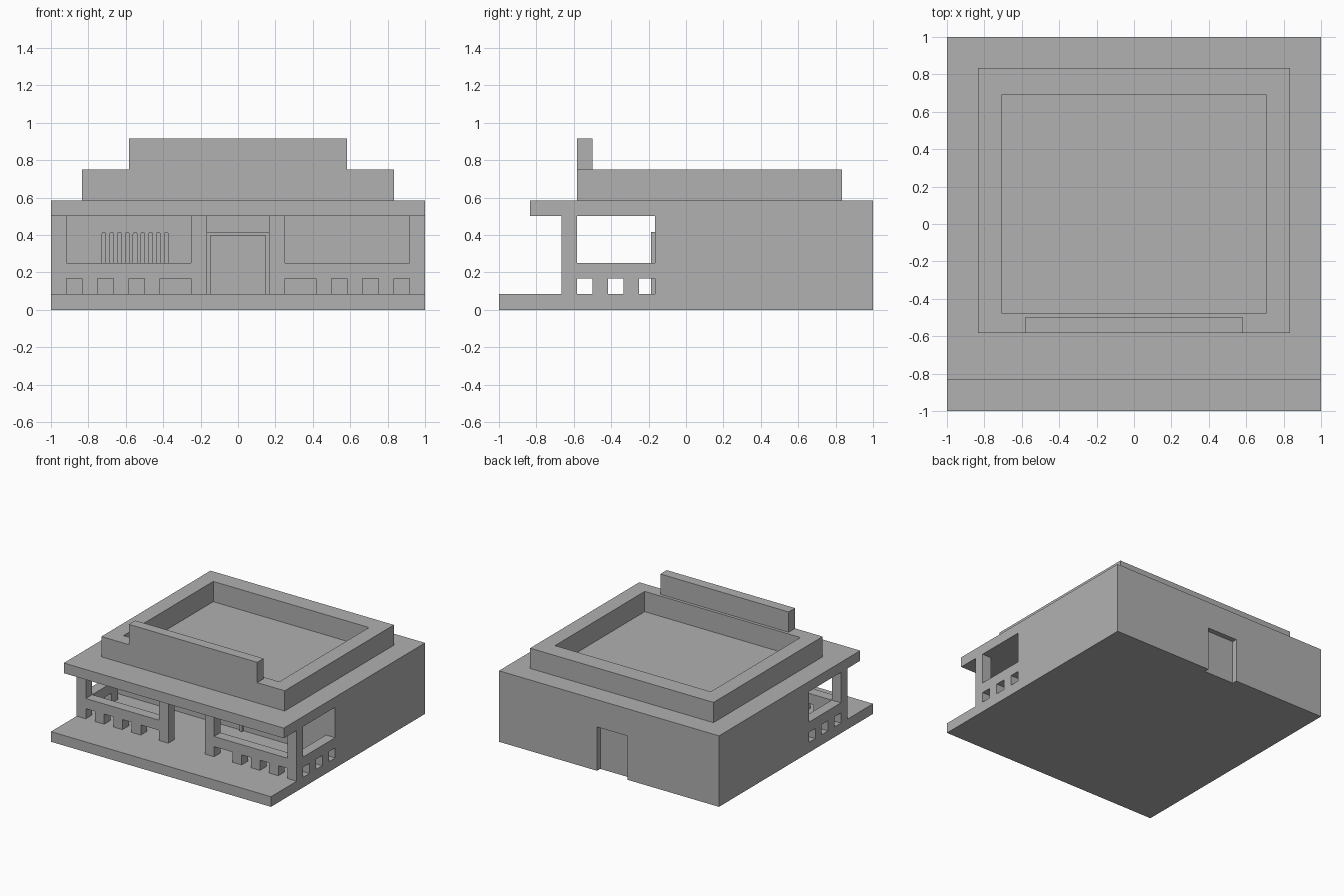
import bpy, bmesh, math
from mathutils import Vector

cube = bpy.data.objects.get("Cube")
if cube:
    bpy.data.objects.remove(cube, do_unlink=True)

U = 1 / 12           # building module
FLOOR, EAVE, ROOF = U, 6 * U, 7 * U
WALL = -2 * U        # y of the main front wall

grey = bpy.data.materials.new("plain_grey")
grey.use_nodes = True
colour = (0.44, 0.44, 0.44, 1)
grey.diffuse_color = colour
grey.node_tree.nodes["Principled BSDF"].inputs["Base Color"].default_value = colour


def extrude(name, outline, axis, start, end):
    """Extrude an outline, (y, z), (x, z) or (x, y), along axis x, y or z."""
    def place(p, d):
        return {"x": (d, p[0], p[1]), "y": (p[0], d, p[1]), "z": (p[0], p[1], d)}[axis]
    bm = bmesh.new()
    face = bm.faces.new([bm.verts.new(place(p, start)) for p in outline])
    moved = bmesh.ops.extrude_face_region(bm, geom=[face])["geom"]
    shift = Vector(place((0, 0), end - start))
    bmesh.ops.translate(bm, verts=[v for v in moved if isinstance(v, bmesh.types.BMVert)], vec=shift)
    bmesh.ops.recalc_face_normals(bm, faces=bm.faces)
    mesh = bpy.data.meshes.new(name)
    bm.to_mesh(mesh)
    bm.free()
    mesh.materials.append(grey)
    obj = bpy.data.objects.new(name, mesh)
    bpy.context.collection.objects.link(obj)
    return obj


def rect(a0, a1, b0, b1):
    return [(a0, b0), (a1, b0), (a1, b1), (a0, b1)]


def cut(obj, cutter):
    mod = obj.modifiers.new("cut", "BOOLEAN")
    mod.operation, mod.solver, mod.object = "DIFFERENCE", "EXACT", cutter
    bpy.context.view_layer.objects.active = obj
    bpy.ops.object.modifier_apply(modifier=mod.name)
    bpy.data.objects.remove(cutter, do_unlink=True)


def rail_outline(start, end, feet, columns):
    """Low rail standing on feet, with columns reaching up to the eave."""
    low, high = 2 * U, 3 * U
    pts = [(start, low)]
    for a, b in feet:
        pts += [(a, low), (a, FLOOR), (b, FLOOR), (b, low)]
    pts += [(end, low), (end, high)]
    for a, b in reversed(columns):
        pts += [(b, high), (b, EAVE), (a, EAVE), (a, high)]
    pts.append((start, high))
    clean = []
    for p in pts:
        if not clean or p != clean[-1]:
            clean.append(p)
    return clean


# Main body: porch floor, closed rear block and overhanging roof in one profile
body = extrude("main_body", [
    (-1, 0), (1, 0), (1, ROOF), (-10 * U, ROOF), (-10 * U, EAVE),
    (WALL, EAVE), (WALL, FLOOR), (-1, FLOOR)], "x", -1, 1)

# Recessed back door
cut(body, extrude("back_door_cutter", rect(-2 * U, 0.108, -0.1, 0.36), "y", 1 - U / 2, 1.1))

# Roof parapet ring and raised front board
parapet = extrude("roof_parapet", rect(-10 * U, 10 * U, -7 * U, 10 * U), "z", ROOF, 9 * U)
cut(parapet, extrude("parapet_cutter", rect(-0.708, 0.708, -0.475, 0.69), "z", ROOF - 0.1, 1))
extrude("front_board", rect(-7 * U, 7 * U, 9 * U, 11 * U), "y", -7 * U, -6 * U)

# Porch walls, mirrored left and right
for side, s in (("left", 1), ("right", -1)):
    feet = [(a * U, (a + 1) * U) for a in (2, 5, 7, 9, 11)]
    ends = [feet[0], feet[-1]]
    outline = rail_outline(2 * U, 1, feet, ends)
    extrude("porch_front_" + side, [(s * x, z) for x, z in outline], "y", -8 * U, -7 * U)
    feet = [(a * U, (a + 1) * U) for a in (-6, -4)]
    extrude("porch_side_" + side, rail_outline(-7 * U, WALL, feet, []), "x", s * 11 * U, s)

# Front door surround
t = U / 4
w, top = 2 * U, 5 * U
extrude("door_frame", [
    (-w, FLOOR), (-w + t, FLOOR), (-w + t, top - t), (w - t, top - t),
    (w - t, FLOOR), (w, FLOOR), (w, top), (-w, top)], "y", WALL - t, WALL)

# Round-topped upright slats on the wall
r = 0.0125
for i in range(9):
    x = -0.717 + i * U / 2
    arc = [(x + r * math.cos(k * math.pi / 6), top - r + r * math.sin(k * math.pi / 6))
           for k in range(7)]
    extrude(f"wall_slat_{i + 1}", [(x - r, 2.5 * U), (x + r, 2.5 * U)] + arc, "y", WALL - t, WALL)
